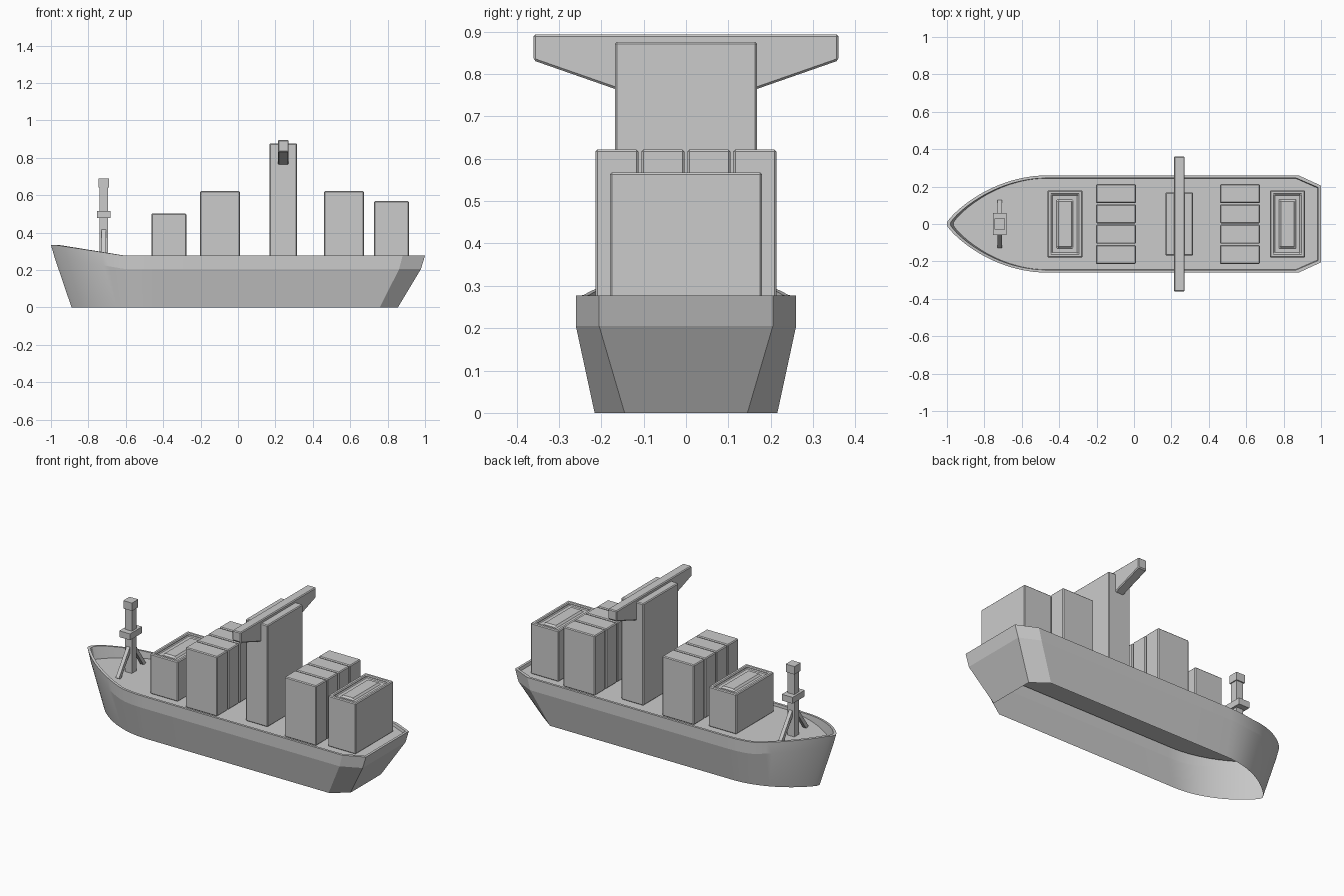
import bpy, bmesh
from mathutils import Vector

if "Cube" in bpy.data.objects:
    bpy.data.objects.remove(bpy.data.objects["Cube"])


def finish(bm, name, bevel=0.0, smooth=False):
    bmesh.ops.recalc_face_normals(bm, faces=bm.faces)
    mesh = bpy.data.meshes.new(name)
    bm.to_mesh(mesh)
    bm.free()
    ob = bpy.data.objects.new(name, mesh)
    bpy.context.collection.objects.link(ob)
    if bevel:
        mod = ob.modifiers.new("edge_bevel", "BEVEL")
        mod.width, mod.segments = bevel, 1
    if smooth:
        bpy.context.view_layer.objects.active = ob
        ob.select_set(True)
        bpy.ops.object.shade_smooth_by_angle(angle=0.16)
        ob.select_set(False)
    return ob


def box(name, x, y, z, bevel=0.005, hatch=False):
    bm = bmesh.new()
    bmesh.ops.create_cube(bm, size=1)
    for v in bm.verts:
        v.co = [r[0] + (c + 0.5) * (r[1] - r[0]) for c, r in zip(v.co, (x, y, z))]
    if hatch:  # grooved frame in the lid
        top = max(bm.faces, key=lambda f: f.calc_center_median().z)
        for width, step in ((0.023, -0.014), (0.031, 0.01)):
            bmesh.ops.inset_region(bm, faces=[top], thickness=width, use_even_offset=True)
            top = bmesh.ops.extrude_discrete_faces(bm, faces=[top])["faces"][0]
            for v in top.verts:
                v.co.z += step
    return finish(bm, name, bevel)


def strut(name, a, b, size):
    a, b = Vector(a), Vector(b)
    bm = bmesh.new()
    bmesh.ops.create_cube(bm, size=1)
    rot = (b - a).to_track_quat("Z", "Y")
    for v in bm.verts:
        c = Vector((v.co.x * size, v.co.y * size, v.co.z * (b - a).length))
        v.co = (a + b) / 2 + rot @ c
    return finish(bm, name)


# Hull: curved bow, chamfered stern, open underside, low bulwark round the deck
DECK, SHOULDER = 0.26, -0.46
half = []
for i in range(21):
    t = 1 - (i / 20) ** 1.6
    half.append((SHOULDER - 0.54 * t, 0.008 + 0.252 * (1 - t ** 2) ** 0.85))
half += [(-0.2, 0.26), (0.88, 0.26), (1.0, 0.205)]
outline = half + [(x, -y) for x, y in reversed(half)]


def level(bow, stern, ymul, z, sheer=0.0, transom=0.205):
    pts = []
    for x, y in outline:
        s = min(max((-0.61 - x) / 0.36, 0), 1)
        y *= ymul
        if x < SHOULDER:
            nx = SHOULDER + (x - SHOULDER) * (bow - SHOULDER) / (-1 - SHOULDER)
        elif x > 0.95:
            nx = stern
            y = transom if y > 0 else -transom
        elif x > 0.5:
            nx = x + (stern - 1) * 0.84
        else:
            nx = x
        pts.append((nx, y, z + sheer * s))
    return pts


bm = bmesh.new()
levels = [level(-0.89, 0.855, 0.83, 0, 0, 0.145), level(-0.98, 0.978, 1, 0.205, 0.06),
          level(-1, 1, 1, 0.277, 0.056), level(-0.98, 0.985, 0.945, 0.277, 0.056, 0.195),
          level(-0.965, 0.98, 0.94, DECK, 0, 0.193)]
rings = [[bm.verts.new(p) for p in pts] for pts in levels]
n = len(outline)
for lo, hi in zip(rings, rings[1:]):
    for i in range(n):
        j = (i + 1) % n
        bm.faces.new((lo[i], lo[j], hi[j], hi[i]))
bm.faces.new(rings[-1])
finish(bm, "hull", smooth=True)

# Cargo holds with grooved lids
box("fore_hold", (-0.463, -0.276), (-0.18, 0.18), (DECK, 0.502), hatch=True)
box("aft_hold", (0.727, 0.914), (-0.18, 0.18), (DECK, 0.568), hatch=True)

# Rows of four container stacks
for row, x0 in (("mid", -0.203), ("aft", 0.46)):
    for k in range(4):
        y0 = -0.214 + k * 0.1085
        box(f"{row}_containers_{k + 1}", (x0, x0 + 0.213), (y0, y0 + 0.102), (DECK, 0.622))

# Bridge tower
box("bridge_tower", (0.168, 0.316), (-0.168, 0.168), (DECK, 0.876))

# Bridge wing: tapered profile extruded along x
right = [(0.165, 0.764), (0.36, 0.832), (0.36, 0.894)]
profile = right + [(-y, z) for y, z in reversed(right)]
bm = bmesh.new()
face = bm.faces.new([bm.verts.new((0.213, y, z)) for y, z in profile])
ext = bmesh.ops.extrude_face_region(bm, geom=[face])
bmesh.ops.translate(bm, vec=(0.058, 0, 0),
                    verts=[v for v in ext["geom"] if isinstance(v, bmesh.types.BMVert)])
finish(bm, "bridge_wing", 0.005)

# Foremast with platform, cap and two braces
MX = -0.718
box("mast_post", (MX - 0.023, MX + 0.023), (-0.023, 0.023), (DECK, 0.66), 0)
box("mast_platform", (MX - 0.036, MX + 0.036), (-0.058, 0.058), (0.478, 0.516), 0)
box("mast_cap", (MX - 0.029, MX + 0.029), (-0.03, 0.03), (0.642, 0.69), 0)
for side in (-1, 1):
    strut("mast_brace", (MX, side * 0.12, DECK), (MX, side * 0.015, 0.41), 0.022)
